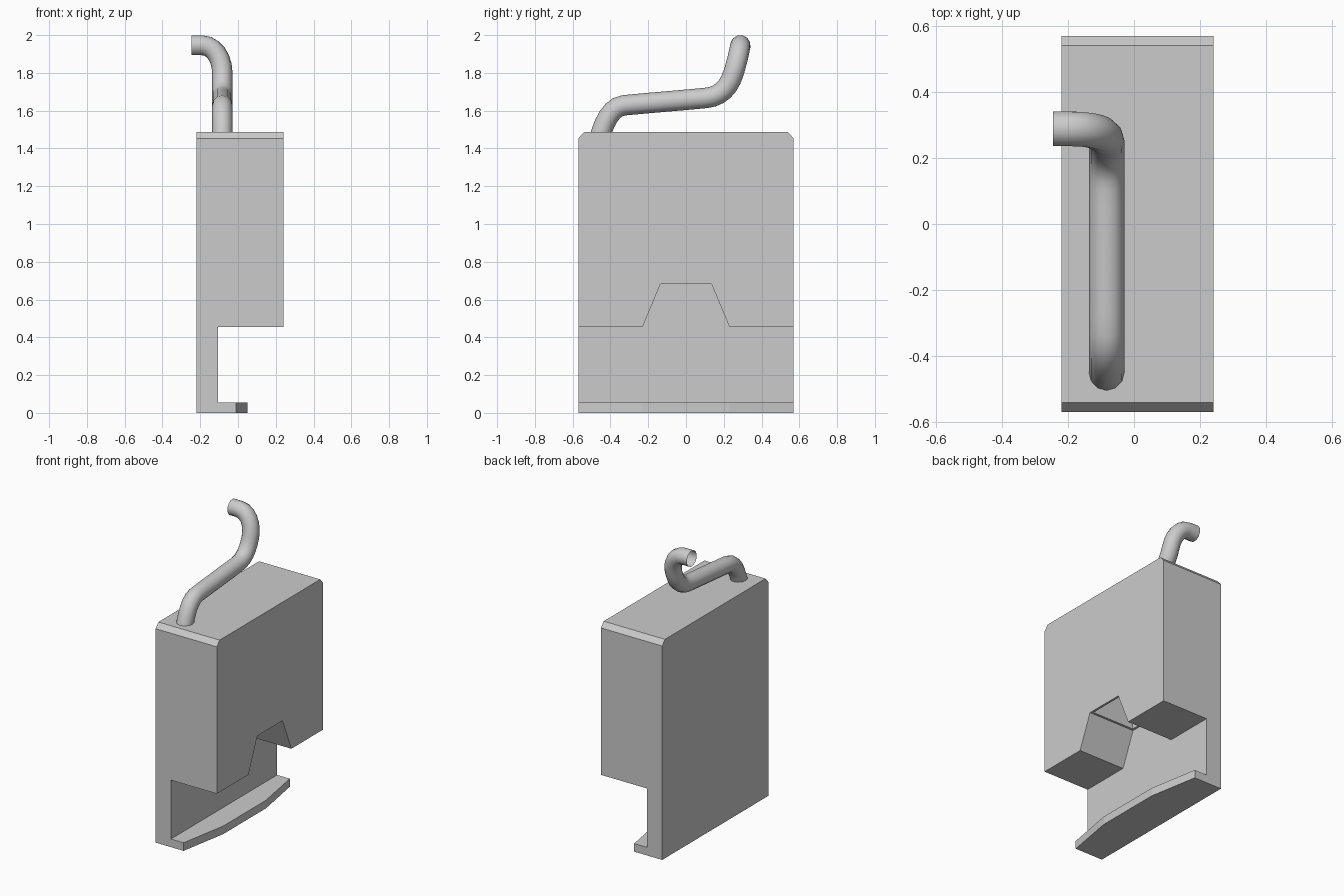
import bpy, bmesh
from mathutils import Vector

if "Cube" in bpy.data.objects:
    bpy.data.objects.remove(bpy.data.objects["Cube"])


def prism(name, points, axis):
    """Extrude a planar polygon along a vector into a closed solid."""
    bm = bmesh.new()
    face = bm.faces.new([bm.verts.new(p) for p in points])
    out = bmesh.ops.extrude_face_region(bm, geom=[face])
    moved = [g for g in out["geom"] if isinstance(g, bmesh.types.BMVert)]
    bmesh.ops.translate(bm, verts=moved, vec=Vector(axis))
    bmesh.ops.recalc_face_normals(bm, faces=bm.faces)
    mesh = bpy.data.meshes.new(name)
    bm.to_mesh(mesh)
    bm.free()
    obj = bpy.data.objects.new(name, mesh)
    bpy.context.collection.objects.link(obj)
    return obj


def mirrored(half):
    """Complete a half outline given from the -y side by mirroring it in y."""
    return half + [(-a, b) for a, b in reversed(half)]


def side_prism(name, half, x0, x1):
    return prism(name, [(x0, y, z) for y, z in mirrored(half)], (x1 - x0, 0, 0))


def cut(target, cutter):
    cutter.hide_render = True
    mod = target.modifiers.new("cut", "BOOLEAN")
    mod.operation = "DIFFERENCE"
    mod.solver = "EXACT"
    mod.object = cutter
    bpy.context.view_layer.objects.active = target
    bpy.ops.object.modifier_apply(modifier=mod.name)
    bpy.data.objects.remove(cutter)


# Cabinet with chamfered top ends
cabinet = side_prism("cabinet", [(-0.57, 0), (-0.57, 1.453), (-0.54, 1.487)], -0.22, 0.24)

# Open bay with the tapered notch above it
cut(cabinet, side_prism("bay_cutter",
    [(-0.8, 0.055), (-0.8, 0.455), (-0.23, 0.455), (-0.135, 0.682)], -0.105, 0.5))

# Bowed front edge of the bottom shelf
edge = [(-0.57 - 0.23, -0.01), (-0.57, -0.01), (-0.23, 0.05)]
outline = [(x, y, -0.2) for y, x in mirrored(edge)] + [(0.5, 0.8, -0.2), (0.5, -0.8, -0.2)]
cut(cabinet, prism("shelf_cutter", outline, (0, 0, 0.4)))

# Recess running up from the notch
cut(cabinet, side_prism("recess_cutter", [(-0.12, 0.6), (-0.12, 0.98)], -0.09, 0.225))

# Bent pipe: centre point, tangent handle
path = [
    ((-0.083, -0.456, 1.46), (0, 0.02, 0.07)),
    ((-0.083, -0.33, 1.628), (0, 0.07, 0.008)),
    ((-0.083, 0.11, 1.668), (0, 0.07, 0.008)),
    ((-0.083, 0.252, 1.80), (0, 0.025, 0.08)),
    ((-0.19, 0.288, 1.946), (-0.06, 0, 0)),
    ((-0.245, 0.288, 1.946), (-0.02, 0, 0)),
]
curve = bpy.data.curves.new("pipe", "CURVE")
curve.dimensions = "3D"
curve.bevel_depth = 0.054
curve.bevel_resolution = 4
curve.resolution_u = 6
spline = curve.splines.new("BEZIER")
spline.bezier_points.add(len(path) - 1)
for point, (co, tangent) in zip(spline.bezier_points, path):
    point.handle_left_type = point.handle_right_type = "FREE"
    point.co = co
    point.handle_left = Vector(co) - Vector(tangent)
    point.handle_right = Vector(co) + Vector(tangent)
pipe = bpy.data.objects.new("pipe", curve)
bpy.context.collection.objects.link(pipe)
